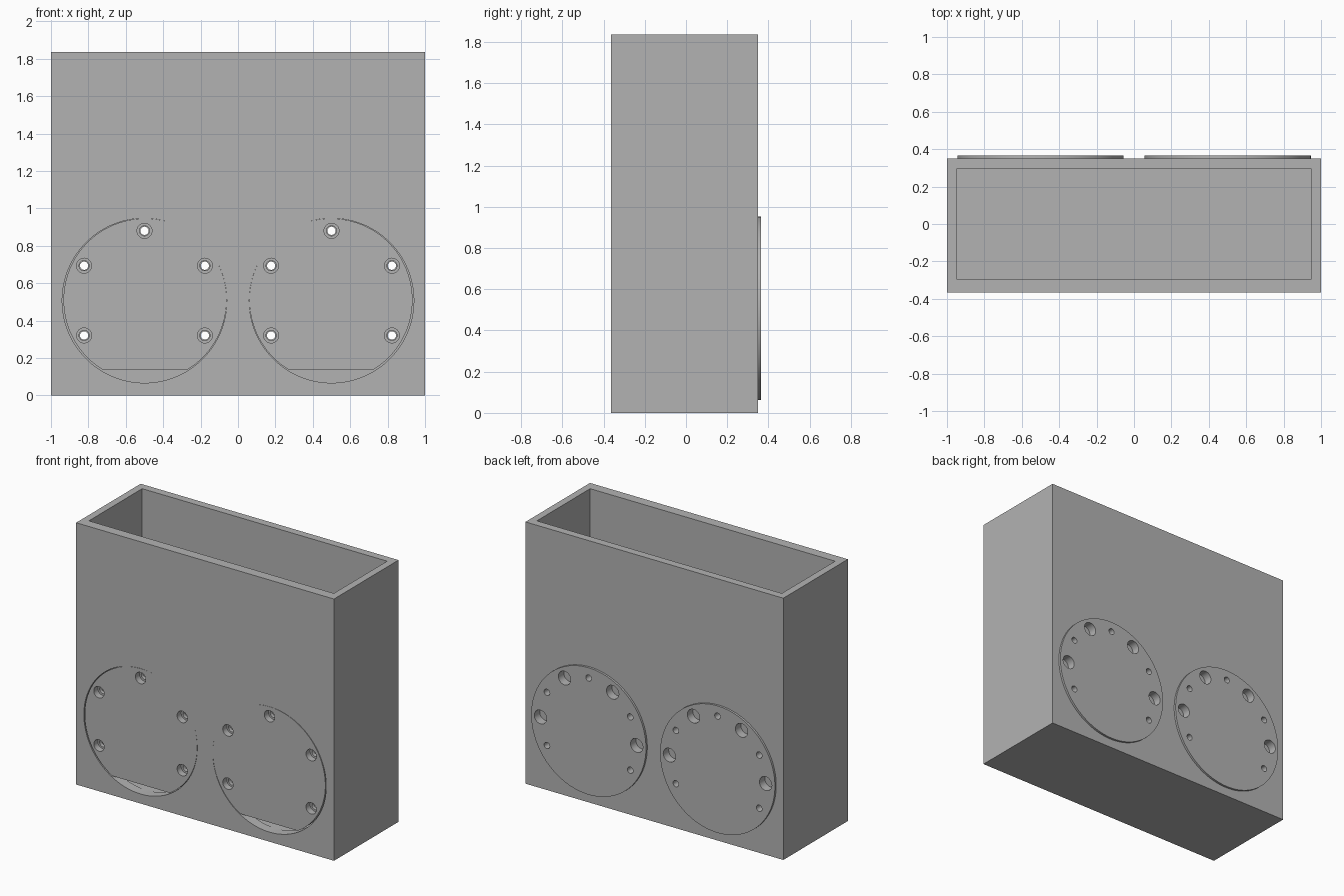
import bpy, bmesh
from math import radians, cos, sin
from mathutils import Matrix, Vector

cube = bpy.data.objects.get("Cube")
if cube:
    bpy.data.objects.remove(cube, do_unlink=True)

FRONT, BACK, TOP = -0.365, 0.35, 1.835
INNER = 0.295            # half depth of the cavity
DISC_X, DISC_Z = 0.5, 0.507
BOLT_R = 0.373           # bolt circle radius

grey = bpy.data.materials.new("plain grey")
grey.use_nodes = True
grey.diffuse_color = (0.45, 0.45, 0.45, 1)
grey.node_tree.nodes["Principled BSDF"].inputs["Base Color"].default_value = (0.45, 0.45, 0.45, 1)


def box(bm, lo, hi):
    lo, hi = Vector(lo), Vector(hi)
    m = Matrix.Translation((lo + hi) / 2) @ Matrix.Diagonal((*(hi - lo), 1))
    bmesh.ops.create_cube(bm, size=1, matrix=m)


def rod(bm, x, z, y0, y1, r_front, r_back=None, sides=32):
    """Cylinder or cone lying along y, from y0 (front) to y1 (back)."""
    m = Matrix.Translation((x, (y0 + y1) / 2, z)) @ Matrix.Rotation(radians(90), 4, "X")
    bmesh.ops.create_cone(bm, cap_ends=True, segments=sides, radius1=r_back or r_front,
                          radius2=r_front, depth=y1 - y0, matrix=m)


def make(name, build):
    bm = bmesh.new()
    build(bm)
    mesh = bpy.data.meshes.new(name)
    bm.to_mesh(mesh)
    bm.free()
    mesh.materials.append(grey)
    ob = bpy.data.objects.new(name, mesh)
    bpy.context.collection.objects.link(ob)
    return ob


def activate(ob):
    bpy.ops.object.select_all(action="DESELECT")
    ob.select_set(True)
    bpy.context.view_layer.objects.active = ob


def combine(ob, operation, build):
    """Boolean a temporary shape into an object."""
    tool = make("helper", build)
    tool.hide_render = True
    mod = ob.modifiers.new("cut", "BOOLEAN")
    mod.operation, mod.solver, mod.object = operation, "EXACT", tool
    activate(ob)
    bpy.ops.object.modifier_apply(modifier=mod.name)
    bpy.data.objects.remove(tool, do_unlink=True)


def on_circle(cx, angles):
    return [(cx + BOLT_R * cos(radians(a)), DISC_Z + BOLT_R * sin(radians(a))) for a in angles]


SCREWS = (30, 90, 150, 210, 330)
SOCKETS = (0, 60, 120, 180)
SIDES = (-1, 1)


# Open-topped box with two raised discs on the back
def back_discs(bm):
    for s in SIDES:
        rod(bm, s * DISC_X, DISC_Z, 0.32, 0.365, 0.445, sides=128)


def front_openings(bm):
    for s in SIDES:
        rod(bm, s * DISC_X, DISC_Z, -0.45, -0.2, 0.44, sides=128)


def back_holes(bm):
    for s in SIDES:
        for x, z in on_circle(s * DISC_X, SCREWS):
            rod(bm, x, z, 0.2, 0.45, 0.022)
        for x, z in on_circle(s * DISC_X, SOCKETS):
            rod(bm, x, z, 0.305, 0.45, 0.048)


body = make("box_body", lambda bm: box(bm, (-1, FRONT, 0), (1, BACK, TOP)))
combine(body, "UNION", back_discs)
combine(body, "DIFFERENCE", lambda bm: box(bm, (-0.95, -INNER, 0.065), (0.95, INNER, 2)))
combine(body, "DIFFERENCE", front_openings)
combine(body, "DIFFERENCE", back_holes)
parts = [body]

# Flush plates in the front openings, cut flat at the bottom
for s, side in zip(SIDES, ("right", "left")):
    cx = s * (DISC_X - 0.003)
    plate = make(side + "_front_plate",
                 lambda bm: rod(bm, cx, DISC_Z + 0.003, FRONT, -INNER, 0.436, sides=128))
    combine(plate, "DIFFERENCE",
            lambda bm: box(bm, (cx - 0.6, -0.5, -0.2), (cx + 0.6, 0, 0.135)))

    def screw_holes(bm):
        for x, z in on_circle(s * DISC_X, SCREWS):
            rod(bm, x, z, -0.45, -0.2, 0.027)

    def counterbores(bm):
        for x, z in on_circle(s * DISC_X, SCREWS):
            rod(bm, x, z, -0.45, -0.32, 0.04)

    combine(plate, "DIFFERENCE", screw_holes)
    combine(plate, "DIFFERENCE", counterbores)
    parts.append(plate)

for ob in parts:
    activate(ob)
    bpy.ops.object.shade_smooth_by_angle(angle=radians(30))
